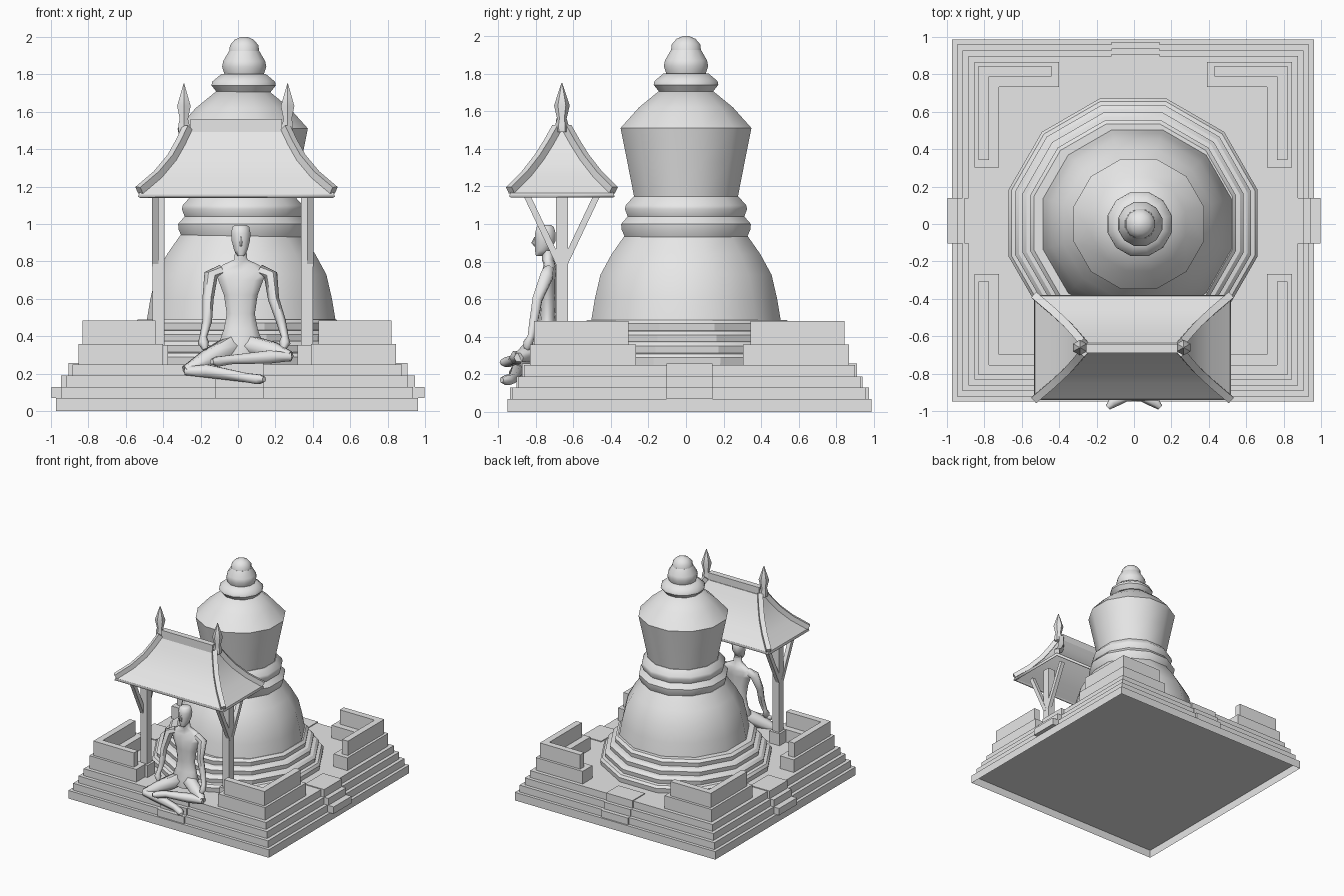
import bpy, bmesh, math
from mathutils import Vector

cube = bpy.data.objects.get("Cube")
if cube:
    bpy.data.objects.remove(cube, do_unlink=True)

stone = bpy.data.materials.new("grey_stone")
stone.use_nodes = True
stone.diffuse_color = (0.8, 0.8, 0.8, 1)
stone.node_tree.nodes["Principled BSDF"].inputs["Base Color"].default_value = (0.8, 0.8, 0.8, 1)


def skin(name, rings, bottom=True, smooth=None):
    """Bridge equal rings of points into one closed part."""
    bm = bmesh.new()
    loops = [[bm.verts.new(p) for p in ring] for ring in rings]
    n = len(loops[0])
    for a, b in zip(loops, loops[1:]):
        for i in range(n):
            j = (i + 1) % n
            bm.faces.new((a[i], a[j], b[j], b[i]))
    bm.faces.new(loops[-1])
    if bottom:
        bm.faces.new(loops[0][::-1])
    bmesh.ops.recalc_face_normals(bm, faces=bm.faces)
    mesh = bpy.data.meshes.new(name)
    bm.to_mesh(mesh)
    bm.free()
    mesh.materials.append(stone)
    obj = bpy.data.objects.new(name, mesh)
    bpy.context.collection.objects.link(obj)
    if smooth:
        bpy.ops.object.select_all(action='DESELECT')
        obj.select_set(True)
        bpy.context.view_layer.objects.active = obj
        bpy.ops.object.shade_smooth_by_angle(angle=math.radians(smooth))
    return obj


def loft(name, profile, n=12, cx=0, cy=0, **kw):
    """Stack of horizontal rings: (z, rx, ry, y shift)."""
    rings = []
    for z, rx, *rest in profile:
        ry = rest[0] if rest else rx
        dy = rest[1] if len(rest) > 1 else 0
        k = 1 / math.cos(math.pi / n)
        rings.append([(cx + k * rx * math.cos((i + .5) * math.tau / n),
                       cy + dy + k * ry * math.sin((i + .5) * math.tau / n), z)
                      for i in range(n)])
    return skin(name, rings, **kw)


def box(name, x0, x1, y0, y1, z0, z1, **kw):
    rx, ry = abs(x1 - x0) / 2, abs(y1 - y0) / 2
    return loft(name, [(z0, rx, ry), (z1, rx, ry)], 4, (x0 + x1) / 2, (y0 + y1) / 2, **kw)


def tube(name, points, n=6, ref=(0, 1, 0), phase=0, smooth=60):
    """Tapered limb or beam through (x, y, z, radius) points."""
    pos = [Vector(p[:3]) for p in points]
    rings = []
    for i, p in enumerate(points):
        t = (pos[min(i + 1, len(pos) - 1)] - pos[max(i - 1, 0)]).normalized()
        u = t.cross(Vector(ref)).normalized()
        v = t.cross(u)
        rings.append([pos[i] + p[3] * (u * math.cos(a) + v * math.sin(a))
                      for a in (phase + math.tau * k / n for k in range(n))])
    return skin(name, rings, smooth=smooth)


# Stepped plinth, open underneath
CX, CY = -.005, .018
for i, (z0, z1, h) in enumerate([(0, .07, .967), (.07, .13, .94), (.13, .19, .91), (.19, .25, .88)]):
    box(f"plinth_step_{i + 1}", CX - h, CX + h, CY - h, CY + h, z0, z1, bottom=i > 0)

# Small stair blocks in the middle of each side
for s, side in ((-1, "right"), (1, "left")):
    for out, z0, z1 in ((.997, .07, .13), (.945, .13, .19), (.905, .19, .257)):
        box(f"stair_{side}", s * .72, s * out, -.105, .14, z0, z1)
for s, side in ((-1, "front"), (1, "back")):
    for out, z0, z1 in ((.955, .07, .13), (.92, .13, .19), (.89, .19, .257)):
        box(f"stair_{side}", -.12, .135, CY + s * .72, CY + s * out, z0, z1)

# L-shaped corner walls in two tiers
for tier, outer, inner, gap_x, gap_y, z0, z1 in (("lower", .848, .715, .395, .285, .25, .36),
                                                 ("upper", .825, .77, .435, .325, .36, .485)):
    for sx in (-1, 1):
        for sy in (-1, 1):
            yo, yi = CY + sy * outer, CY + sy * inner
            box(f"{tier}_wall_long", CX + sx * gap_x, CX + sx * outer, yi, yo, z0, z1)
            box(f"{tier}_wall_short", CX + sx * inner, CX + sx * outer,
                CY + sy * gap_y, yi, z0, z1)

# Stupa: faceted ring base
loft("stupa_rings", [(.25, .66), (.29, .665), (.31, .65), (.315, .625), (.35, .63), (.37, .61),
                     (.375, .585), (.41, .59), (.43, .57), (.435, .545), (.47, .55), (.49, .53)],
     cx=-.005, cy=.005, smooth=25)

# Stupa: bell, mouldings, upper drum and finial
AX = .025
loft("bell", [(.48, .505), (.6, .485), (.73, .455), (.84, .395), (.94, .325)], cx=AX - .008, smooth=40)
loft("lower_moulding", [(.93, .325), (.97, .342), (1, .345), (1.04, .31)], cx=AX, smooth=40)
loft("upper_moulding", [(1.04, .31), (1.08, .325), (1.1, .32), (1.145, .28)], cx=AX, smooth=40)
loft("upper_drum", [(1.14, .275), (1.33, .312), (1.51, .348), (1.62, .25), (1.71, .14)], cx=AX, smooth=40)
loft("crown_ring", [(1.7, .14), (1.74, .172), (1.76, .168), (1.8, .12)], cx=AX + .005, smooth=40)
loft("crown_ball", [(1.8, .105), (1.84, .118), (1.87, .112), (1.925, .08)], cx=AX + .008, smooth=40)
loft("crown_tip", [(1.92, .08), (1.955, .076), (1.985, .05), (2, .015)], cx=AX + .008, smooth=40)

# Pavilion roof shell with concave slopes
PX, PY = -.008, -.66
slope = [(1.165, .52, .275), (1.25, .42, .19), (1.34, .345, .12), (1.42, .3, .07), (1.5, .262, .025)]
roof = loft("roof", [(1.145, .525, .28)] + slope, 4, PX, PY, bottom=False, smooth=30)
shell = roof.modifiers.new("thickness", 'SOLIDIFY')
shell.thickness = .015

# Hip ribs, ridge beam and spires
for sx in (-1, 1):
    for sy in (-1, 1):
        tube("hip_rib", [(PX + sx * rx, PY + sy * ry, z + .015, .028) for z, rx, ry in slope],
             4, ref=(sy, -sx, 0), phase=math.pi / 4, smooth=30)
    loft("roof_spire", [(1.49, .028), (1.53, .03), (1.56, .022), (1.63, .036), (1.68, .022), (1.75, .002)],
         6, PX - .004 + sx * .277, PY, smooth=40)
box("ridge_beam", -.255, .235, PY - .03, PY + .02, 1.48, 1.56)

# Posts with pedestals and forked braces
for sx, x in ((-1, -.425), (1, .368)):
    box("post", x - .032, x + .032, PY - .032, PY + .032, .25, 1.17)
    box("post_pedestal", x - .05, x + .05, PY - .05, PY + .05, .25, .355)
    for sy in (-1, 1):
        xb = x + sx * .017
        tube("brace", [(xb, PY + sy * .01, .78, .024), (xb, PY + sy * .19, 1.16, .024)],
             4, ref=(1, 0, 0), phase=math.pi / 4, smooth=30)

# Seated figure: torso and head
FX = .015
loft("torso", [(.3, .08, .05, -.02), (.37, .115, .055, -.01), (.44, .09, .045), (.52, .075, .04),
               (.62, .09, .045), (.7, .12, .045), (.75, .14, .038, .01), (.785, .09, .03, .01),
               (.81, .035, .03), (.86, .03, .03)], 10, FX, -.735, smooth=60)
loft("head", [(.83, .018, .02, -.03), (.86, .036, .04, -.015), (.91, .049, .055),
              (.95, .052, .055), (.985, .045, .045), (.995, .03, .03)], 8, FX, -.748, smooth=60)
tube("nose", [(FX, -.8, .93, .006), (FX, -.812, .9, .011), (FX, -.8, .885, .008)], 5, ref=(1, 0, 0))

# Arms resting on the knees
for s, hand in ((-1, -.185), (1, .25)):
    tube("arm", [(FX + s * .1, -.73, .755, .03), (FX + s * .16, -.74, .725, .038),
                 (FX + s * .175, -.79, .6, .03), (hand - s * .02, -.81, .48, .026),
                 (hand, -.825, .4, .02), (hand, -.84, .365, .03), (hand - s * .01, -.85, .33, .014)])

# Crossed legs, one shin above the other
for s, knee_z, foot_z, side in ((-1, .215, .17, "right"), (1, .29, .265, "left")):
    tube(f"{side}_thigh", [(FX + s * .05, -.75, .35, .06), (FX + s * .17, -.83, (.35 + knee_z) / 2, .055),
                           (s * .28, -.89, knee_z, .03)], ref=(0, 0, 1))
    tube(f"{side}_shin", [(s * .285, -.89, knee_z, .025), (s * .17, -.9, knee_z, .04),
                          (s * -.04, -.92, foot_z + .01, .028), (s * -.11, -.95, foot_z, .03),
                          (s * -.14, -.98, foot_z, .015)], ref=(0, 0, 1))
